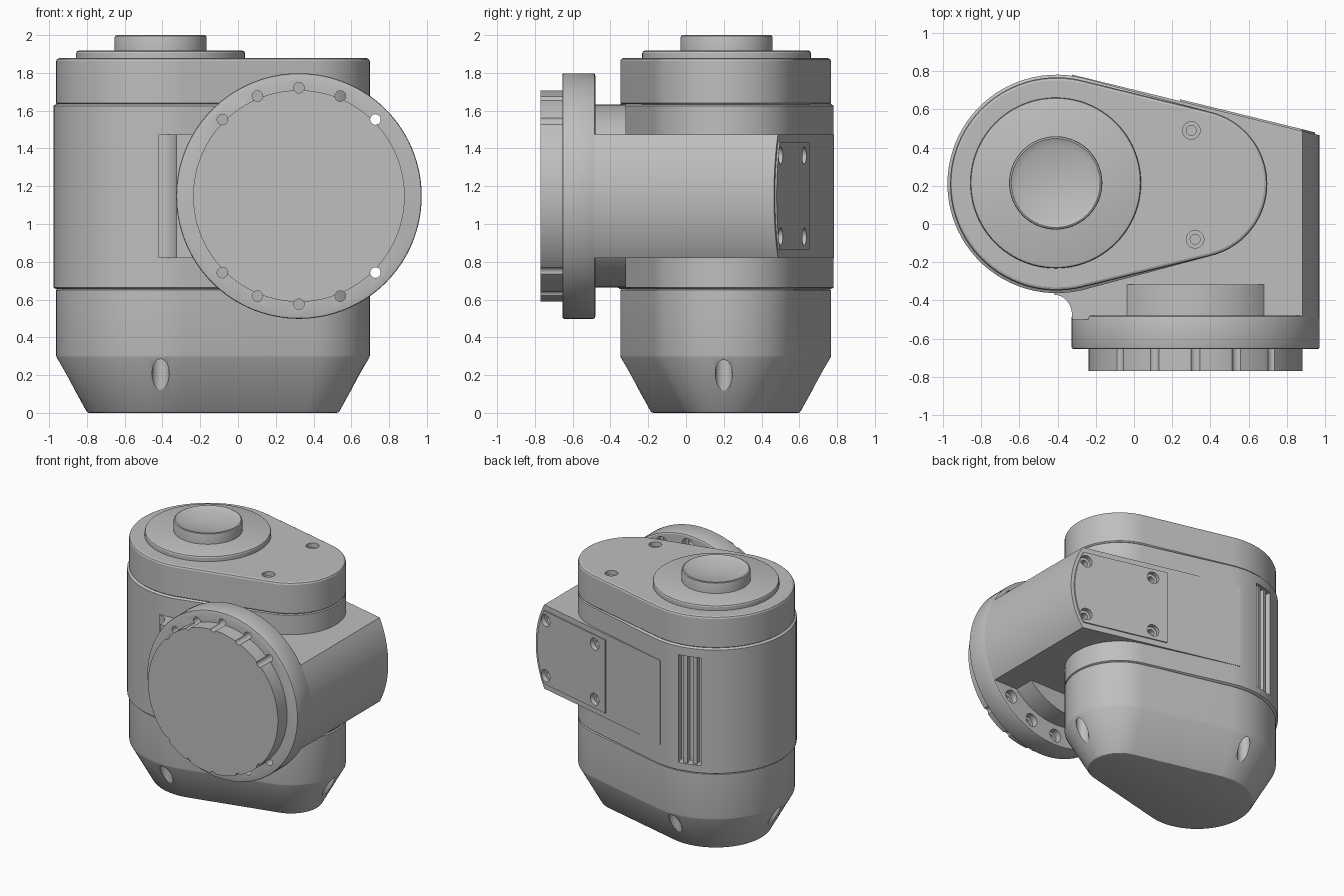
import bpy, bmesh, math
from mathutils import Vector

old = bpy.data.objects.get("Cube")
if old:
    bpy.data.objects.remove(old, do_unlink=True)

grey = bpy.data.materials.new("satin_grey")
grey.use_nodes = True
grey.diffuse_color = (0.52, 0.52, 0.52, 1)
bsdf = next(n for n in grey.node_tree.nodes if n.type == 'BSDF_PRINCIPLED')
bsdf.inputs["Base Color"].default_value = (0.52, 0.52, 0.52, 1)
bsdf.inputs["Roughness"].default_value = 0.5
parts = []


def loft(name, rings, cutter=False):
    """Skin a stack of equal-length point rings and cap both ends."""
    bm = bmesh.new()
    vs = [[bm.verts.new(p) for p in ring] for ring in rings]
    n = len(vs[0])
    for a, b in zip(vs, vs[1:]):
        for i in range(n):
            j = (i + 1) % n
            bm.faces.new((a[i], a[j], b[j], b[i]))
    bm.faces.new(vs[0])
    bm.faces.new(vs[-1])
    bmesh.ops.recalc_face_normals(bm, faces=bm.faces)
    me = bpy.data.meshes.new(name)
    bm.to_mesh(me)
    bm.free()
    me.materials.append(grey)
    ob = bpy.data.objects.new(name, me)
    bpy.context.collection.objects.link(ob)
    if cutter:
        ob.hide_render = True
    else:
        parts.append(ob)
    return ob


def lathe(name, profile, origin, axis=(0, 0, 1), n=96, cutter=False):
    """Turn (radius, height) points around an axis."""
    q = Vector(axis).to_track_quat('Z', 'Y')
    rings = [[Vector(origin) + q @ Vector((r * math.cos(2 * math.pi * i / n),
                                           r * math.sin(2 * math.pi * i / n), h))
              for i in range(n)] for r, h in profile]
    return loft(name, rings, cutter)


def box(name, origin, angle, width, depth0, depth1, z0, z1, cutter=False):
    """Upright box standing at a radial direction from the origin."""
    out = Vector((math.cos(angle), math.sin(angle), 0))
    side = Vector((-out.y, out.x, 0))
    base = [Vector(origin) + out * d + side * w for d, w in
            ((depth0, -width / 2), (depth1, -width / 2), (depth1, width / 2), (depth0, width / 2))]
    return loft(name, [[p + Vector((0, 0, z)) for p in base] for z in (z0, z1)], cutter)


def cut(targets, cutter):
    for ob in targets:
        m = ob.modifiers.new("cut", 'BOOLEAN')
        m.operation, m.solver, m.object = 'DIFFERENCE', 'EXACT', cutter
        bpy.context.view_layer.objects.active = ob
        bpy.ops.object.modifier_apply(modifier=m.name)
    bpy.data.objects.remove(cutter, do_unlink=True)


# Teardrop housing: hull of a large and a small circle
BIG, SMALL = Vector((-0.405, 0.21, 0)), Vector((0.31, 0.21, 0))
R, r = 0.558, 0.388
TAN = math.acos((R - r) / (SMALL.x - BIG.x))


def teardrop(z, inset, grow=0.0):
    pts = []
    for c, rad, a0, a1 in ((SMALL, r, -TAN, TAN), (BIG, R + grow, TAN, 2 * math.pi - TAN)):
        for i in range(49):
            a = a0 + (a1 - a0) * i / 48
            pts.append(c + Vector((math.cos(a), math.sin(a), 0)) * (rad - inset) + Vector((0, 0, z)))
    return pts


base = loft("lower_housing", [teardrop(*p) for p in
            ((0, 0.175), (0.003, 0.166), (0.01, 0.16), (0.295, 0.002), (0.305, 0),
             (0.65, 0), (0.657, 0.008))])
mid = loft("middle_housing", [teardrop(z, i, 0.014) for z, i in
           ((0.655, 0.014), (0.664, 0), (1.626, 0), (1.635, 0.014))])
cap = loft("upper_housing", [teardrop(*p) for p in
           ((1.632, 0.008), (1.64, 0), (1.862, 0), (1.873, 0.005), (1.878, 0.016))])

# Top disc and dished button
TOP = (-0.41, 0.215, 0)
lathe("top_disc", [(0.447, 1.87), (0.447, 1.905), (0.443, 1.914), (0.433, 1.918)], TOP)
dish = [(0.225 * k / 8, 1.962 + 0.033 * (k / 8) ** 2) for k in range(8, 0, -1)]
lathe("top_button", [(0.244, 1.9), (0.244, 1.985), (0.241, 1.996), (0.233, 2.0)]
      + dish + [(0.004, 1.962)], TOP)

# Side arm: flat-topped block with a round outer end and a slanted back
FX, FZ = 0.3225, 1.148
NRM = Vector((math.cos(TAN), math.sin(TAN), 0))


def back_y(x, off):
    return (NRM.dot(BIG) + R + 0.014 + off - NRM.x * x) / NRM.y


def arm_section(x0, rad, half):
    a = math.asin(half / rad)
    arc = [(FX + rad * math.cos(t), FZ + rad * math.sin(t))
           for t in (-a + 2 * a * i / 24 for i in range(25))]
    return [(x0, FZ - half)] + arc + [(x0, FZ + half)]


sec = arm_section(-0.325, 0.648, 0.327)
arm = loft("side_arm", [[(x, -0.5, z) for x, z in sec],
                        [(x, back_y(x, 0.003), z) for x, z in sec]])
sec = arm_section(0.24, 0.625, 0.285)
plate = loft("rear_cover_plate", [[(x, back_y(x, o), z) for x, z in sec] for o in (-0.02, 0.012)])

# Concave blend between arm and housing
blend = [(-0.42 + 0.095 * math.cos(a), -0.475 + 0.105 * math.sin(a))
         for a in (math.pi / 2 * i / 12 for i in range(13))]
blend += [(-0.42, -0.2), (-0.3, -0.2), (-0.3, -0.475)]
loft("arm_blend", [[(x, y, z) for x, y in blend] for z in (FZ - 0.327, FZ + 0.327)])

# Front joint: neck, flange and face plate
FRONT = (FX, -0.48, FZ)
lathe("flange_neck", [(0.485, -0.162), (0.485, 0.02)], FRONT, (0, -1, 0))
flange = lathe("flange", [(0.638, 0), (0.647, 0.004), (0.65, 0.012), (0.65, 0.164),
                          (0.647, 0.172), (0.638, 0.175)], FRONT, (0, -1, 0), 128)
face = lathe("face_plate", [(0.56, 0.16), (0.56, 0.289)], FRONT, (0, -1, 0), 128)

# Bolt holes around the flange, top and bottom arcs
for sign in (1, -1):
    for k in range(5):
        a = sign * math.radians(45 + 22.5 * k)
        pos = (FX + 0.573 * math.cos(a), -0.48, FZ + 0.573 * math.sin(a))
        cut([flange, face], lathe("bolt_cutter", [(0.05, -0.02), (0.05, 0.05), (0.028, 0.05),
                                                  (0.028, 0.4)], pos, (0, -1, 0), 24, True))

STEP = [(0.046, 0.03), (0.046, -0.035), (0.026, -0.035), (0.026, -0.09)]
# Counterbored holes in the upper housing
for x, y in ((0.30, 0.49), (0.32, -0.08)):
    cut([cap], lathe("screw_cutter", STEP, (x, y, 1.878), (0, 0, 1), 24, True))

# Counterbored holes in the rear plate
for x in (0.35, 0.86):
    for dz in (-0.215, 0.215):
        cut([plate, arm, mid], lathe("screw_cutter", STEP, (x, back_y(x, 0.012), FZ + dz),
                                     NRM, 24, True))

# Upright holes breaking through the base chamfer
for x, y in ((-0.41, -0.295), (-0.41, 0.715), (-0.91, 0.21), (0.643, 0.2)):
    cut([base], lathe("foot_cutter", [(0.045, -0.05), (0.045, 0.33)], (x, y, 0), (0, 0, 1), 32, True))

# Rear vent: recess with upright fins
VA = math.radians(106)
cut([mid], box("vent_cutter", BIG, VA, 0.17, 0.5, 0.65, 0.72, 1.56, True))
side = Vector((-math.sin(VA), math.cos(VA), 0))
for k, off in enumerate((-0.035, 0.035)):
    box(f"vent_fin_{k + 1}", BIG + side * off, VA, 0.03, 0.48, 0.555, 0.715, 1.565)

# Smooth shading with sharp edges kept
bpy.ops.object.select_all(action='DESELECT')
for ob in parts:
    ob.select_set(True)
bpy.context.view_layer.objects.active = parts[0]
bpy.ops.object.shade_smooth_by_angle(angle=math.radians(22))
